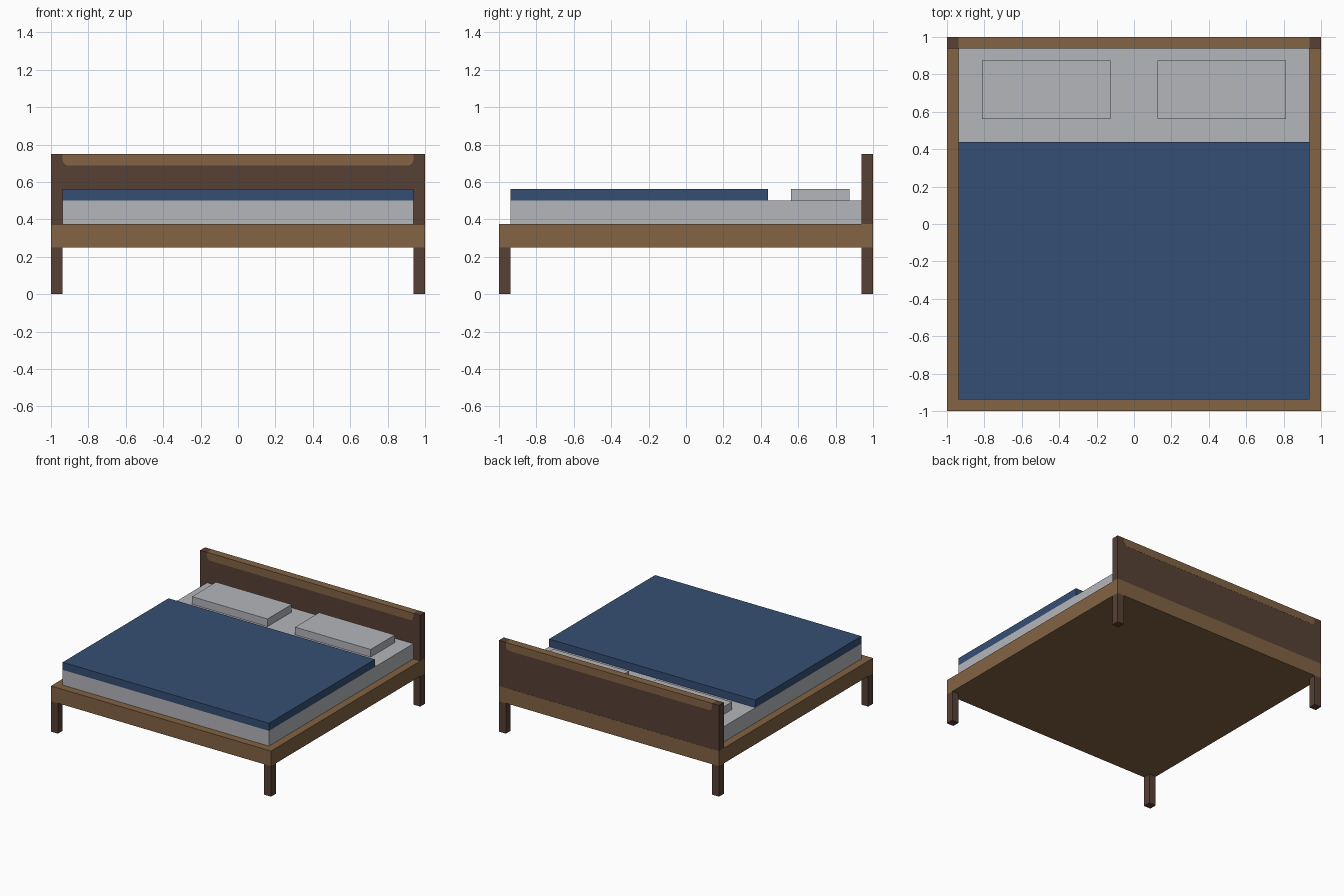
import bpy
import bmesh
import math

default = bpy.data.objects.get("Cube")
if default:
    bpy.data.objects.remove(default, do_unlink=True)

U = 1 / 16  # design unit: thickness of posts, rails and cover


def make_material(name, rgb):
    """Flat material from an sRGB 0-255 colour."""
    linear = [((c / 255 + 0.055) / 1.055) ** 2.4 for c in rgb] + [1]
    mat = bpy.data.materials.new(name)
    mat.use_nodes = True
    mat.diffuse_color = linear
    bsdf = mat.node_tree.nodes["Principled BSDF"]
    bsdf.inputs["Base Color"].default_value = linear
    bsdf.inputs["Roughness"].default_value = 0.9
    return mat


wood = make_material("oak wood", (130, 99, 68))
dark = make_material("dark wood", (87, 65, 53))
linen = make_material("pale grey linen", (181, 182, 187))
blue = make_material("navy blue cloth", (53, 79, 116))


def finish(name, bm, mat):
    bmesh.ops.recalc_face_normals(bm, faces=bm.faces)
    mesh = bpy.data.meshes.new(name)
    bm.to_mesh(mesh)
    bm.free()
    mesh.materials.append(mat)
    obj = bpy.data.objects.new(name, mesh)
    bpy.context.collection.objects.link(obj)
    return obj


def box(name, mat, x, y, z):
    """Box from (min, max) ranges on each axis."""
    bm = bmesh.new()
    bmesh.ops.create_cube(bm, size=1)
    for v in bm.verts:
        for axis, (low, high) in enumerate((x, y, z)):
            v.co[axis] = high if v.co[axis] > 0 else low
    return finish(name, bm, mat)


inner = 1 - U
frame_bottom, frame_top = 4 * U, 6 * U
bed_top, cover_top, head_top = 8 * U, 9 * U, 12 * U

# Frame, mattress and cover
box("bed_frame", wood, (-1, 1), (-1, 1), (frame_bottom, frame_top))
box("mattress", linen, (-inner, inner), (-inner, inner), (frame_top, bed_top))
box("blanket", blue, (-inner, inner), (-inner, 7 * U), (bed_top, cover_top))

# Mirrored legs, headboard posts and pillows
for side, sx in (("left", 1), ("right", -1)):
    post_x = sorted((sx * inner, sx))
    for end, sy in (("front", -1), ("back", 1)):
        box(f"{end}_{side}_leg", dark, post_x, sorted((sy * inner, sy)), (0, frame_bottom))
    box(f"{side}_headboard_post", dark, post_x, (inner, 1), (frame_top, head_top))
    box(f"{side}_pillow", linen, sorted((sx * 2 * U, sx * 13 * U)), (9 * U, 14 * U),
        (bed_top, cover_top))

# Headboard panel, set just behind the faces of the top rail
gap = 0.001
box("headboard_panel", dark, (-inner, inner), (inner + gap, 1 - gap), (frame_top, head_top - gap))

# Top rail with rounded lower corners, extruded through the headboard
radius = U / 2
rail_bottom = head_top - U
profile = [(inner, head_top), (-inner, head_top)]
for sx, start in ((-1, math.pi), (1, 1.5 * math.pi)):
    for i in range(6):
        a = start + i / 5 * math.pi / 2
        profile.append((sx * (inner - radius) + radius * math.cos(a),
                        rail_bottom + radius + radius * math.sin(a)))
bm = bmesh.new()
face = bm.faces.new([bm.verts.new((x, inner, z)) for x, z in profile])
extruded = bmesh.ops.extrude_face_region(bm, geom=[face])["geom"]
bmesh.ops.translate(bm, vec=(0, U, 0),
                    verts=[g for g in extruded if isinstance(g, bmesh.types.BMVert)])
finish("headboard_top_rail", bm, wood)
